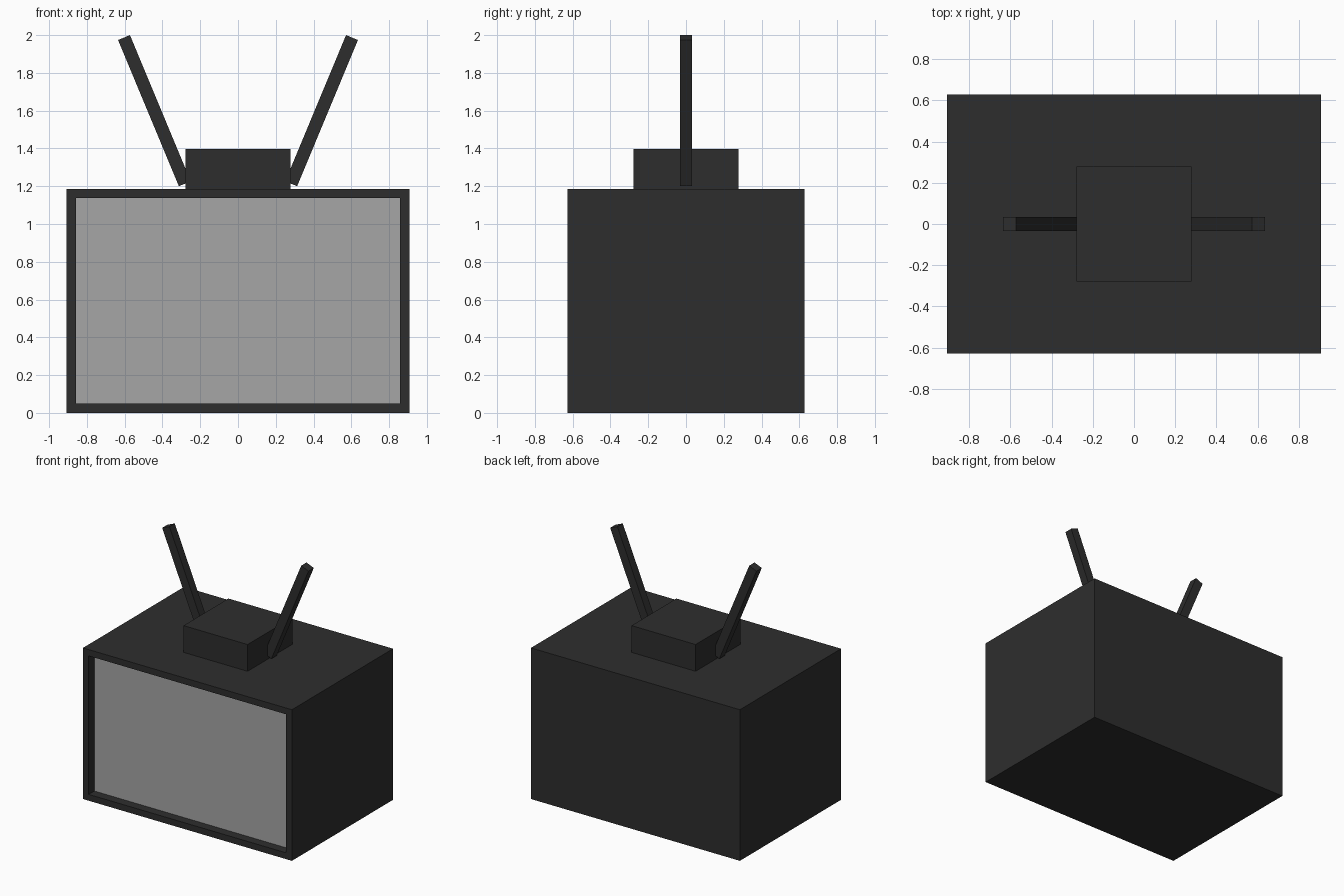
import bpy, bmesh
from mathutils import Vector

if "Cube" in bpy.data.objects:
    bpy.data.objects.remove(bpy.data.objects["Cube"])


def material(name, rgb):
    m = bpy.data.materials.new(name)
    m.diffuse_color = (*rgb, 1)
    m.use_nodes = True
    m.node_tree.nodes["Principled BSDF"].inputs["Base Color"].default_value = m.diffuse_color
    return m


dark = material("charcoal", (0.027, 0.027, 0.027))
grey = material("screen_grey", (0.38, 0.38, 0.38))


def finish(name, bm, mats):
    mesh = bpy.data.meshes.new(name)
    bm.normal_update()
    bm.to_mesh(mesh)
    bm.free()
    for m in mats:
        mesh.materials.append(m)
    ob = bpy.data.objects.new(name, mesh)
    bpy.context.collection.objects.link(ob)
    return ob


def box(lo, hi):
    bm = bmesh.new()
    bmesh.ops.create_cube(bm, size=1)
    lo, hi = Vector(lo), Vector(hi)
    for v in bm.verts:
        v.co = (lo + hi) / 2 + v.co * (hi - lo)
    return bm


# Cabinet: front face inset into a frame, then pushed back as the screen
bm = box((-0.907, -0.627, 0), (0.907, 0.627, 1.186))
bm.normal_update()
front = min(bm.faces, key=lambda f: f.calc_center_median().y)
bmesh.ops.inset_region(bm, faces=[front], thickness=0.07)
front.material_index = 1
screen = bmesh.ops.extrude_discrete_faces(bm, faces=[front])["faces"][0]
for f in bm.faces:
    f.material_index = 1 if f == screen else 0
bmesh.ops.translate(bm, verts=screen.verts, vec=(0, 0.07, 0))
finish("cabinet", bm, [dark, grey])

# Antenna base on top
finish("antenna_base", box((-0.278, -0.278, 1.186), (0.278, 0.278, 1.396)), [dark])

# Pair of slanted square antenna rods
for side, name in ((1, "right_antenna"), (-1, "left_antenna")):
    bm = bmesh.new()
    profile = [(0.25, 1.226), (0.313, 1.2), (0.635, 1.974), (0.572, 2.0)]
    face = bm.faces.new([bm.verts.new((side * x, -0.033, z)) for x, z in profile])
    ext = bmesh.ops.extrude_face_region(bm, geom=[face])
    verts = [g for g in ext["geom"] if isinstance(g, bmesh.types.BMVert)]
    bmesh.ops.translate(bm, verts=verts, vec=(0, 0.066, 0))
    bmesh.ops.recalc_face_normals(bm, faces=bm.faces)
    finish(name, bm, [dark])
